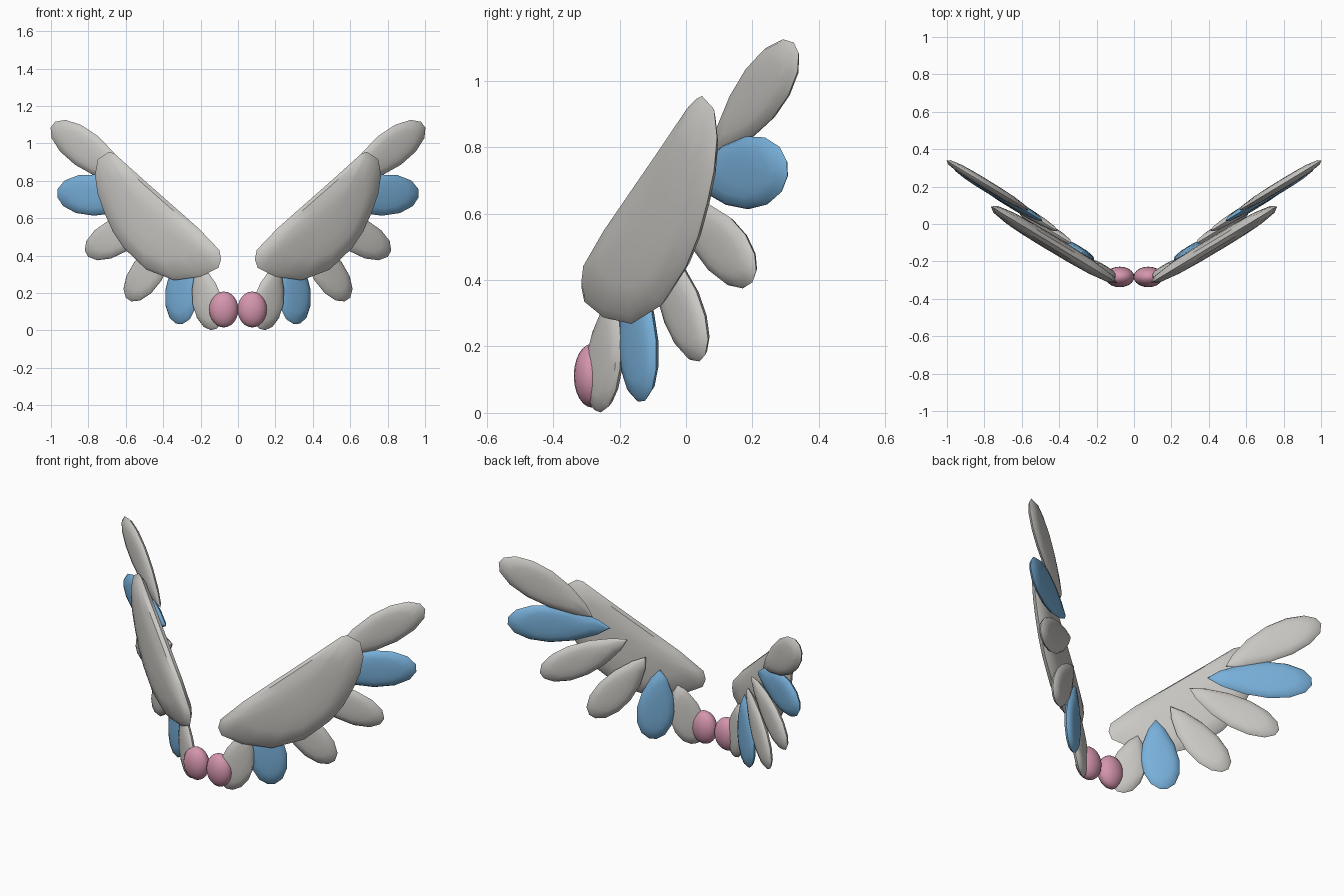
import bpy, bmesh, math
from mathutils import Vector

if "Cube" in bpy.data.objects:
    bpy.data.objects.remove(bpy.data.objects["Cube"])


def material(name, rgb):
    m = bpy.data.materials.new(name)
    m.diffuse_color = (*rgb, 1)
    m.use_nodes = True
    m.node_tree.nodes["Principled BSDF"].inputs["Base Color"].default_value = m.diffuse_color
    return m


GREY = material("warm_grey", (0.60, 0.585, 0.555))
BLUE = material("sky_blue", (0.19, 0.44, 0.71))
PINK = material("rose_pink", (0.66, 0.30, 0.42))
SLOPE = 0.606                                   # how far each wing sweeps back
NORMAL = Vector((SLOPE, -1, 0)).normalized()    # faces forward and outward
PROFILE = [(0.92, 0.5), (0.65, 0.85), (0.35, 0.97)]   # ring scale, bulge


def finish(ob, mat, angle=40):
    ob.data.materials.append(mat)
    bpy.ops.object.select_all(action='DESELECT')
    ob.select_set(True)
    bpy.context.view_layer.objects.active = ob
    bpy.ops.object.shade_smooth_by_angle(angle=math.radians(angle))


def lens(name, outline, offset, thick, mat, side):
    """Sharp-edged cushion on the swept wing plane, from an x-z outline."""
    bm = bmesh.new()
    n = len(outline)
    pts = [Vector((x, offset + SLOPE * x, z)) for x, z in outline]
    mid = sum(pts, Vector()) / n
    rim = [bm.verts.new(p) for p in pts]
    for sign in (1, -1):
        last = rim
        for s, h in PROFILE:
            ring = [bm.verts.new(mid + (p - mid) * s + NORMAL * thick * h * sign) for p in pts]
            for i in range(n):
                j = (i + 1) % n
                bm.faces.new((last[i], last[j], ring[j], ring[i]))
            last = ring
        top = bm.verts.new(mid + NORMAL * thick * sign)
        for i in range(n):
            bm.faces.new((last[i], last[(i + 1) % n], top))
    for v in bm.verts:
        v.co.x *= side
    bmesh.ops.recalc_face_normals(bm, faces=bm.faces)
    me = bpy.data.meshes.new(name)
    bm.to_mesh(me)
    bm.free()
    ob = bpy.data.objects.new(name, me)
    bpy.context.collection.objects.link(ob)
    finish(ob, mat)


def feather_outline(base, tip, half):
    """Leaf shape: pointed root, widest past the middle, blunt faceted tip."""
    a, b = Vector(base), Vector(tip)
    d = b - a
    perp = Vector((-d.y, d.x)).normalized() * half
    widths = [(0.13, 0.42), (0.35, 0.82), (0.58, 1.0), (0.78, 0.92), (0.93, 0.62)]
    up = [a + d * t + perp * w for t, w in widths]
    down = [a + d * t - perp * w for t, w in reversed(widths)]
    return [a] + up + [b + perp * 0.2, b - perp * 0.2] + down


# Broad upper plate of the wing
PLATE = [(0.09, 0.38), (0.10, 0.43), (0.21, 0.545), (0.34, 0.66), (0.51, 0.81),
         (0.66, 0.945), (0.69, 0.955), (0.75, 0.915), (0.765, 0.83), (0.75, 0.73),
         (0.717, 0.635), (0.67, 0.53), (0.61, 0.44), (0.49, 0.325), (0.34, 0.268),
         (0.20, 0.288), (0.105, 0.335)]

# Feathers: root, tip, half width, plane offset, colour
FEATHERS = [
    ((0.565, 0.775), (0.99, 1.10), 0.098, -0.268, GREY),
    ((0.488, 0.707), (0.965, 0.735), 0.11, -0.28, BLUE),
    ((0.41, 0.64), (0.81, 0.41), 0.095, -0.285, GREY),
    ((0.336, 0.53), (0.585, 0.165), 0.088, -0.305, GREY),
    ((0.28, 0.45), (0.315, 0.035), 0.088, -0.325, BLUE),
    ((0.21, 0.36), (0.13, 0.005), 0.08, -0.345, GREY),
]

for side, label in ((1, "right"), (-1, "left")):
    lens(f"{label}_wing_plate", PLATE, -0.37, 0.042, GREY, side)
    for k, (root, tip, half, off, mat) in enumerate(FEATHERS, 1):
        lens(f"{label}_feather_{k}", feather_outline(root, tip, half), off, 0.026, mat, side)
    # Rounded bead at the centre joint
    bpy.ops.mesh.primitive_uv_sphere_add(segments=20, ring_count=12, radius=1,
                                         location=(0.076 * side, -0.283, 0.112))
    bead = bpy.context.object
    bead.name = f"{label}_center_bead"
    bead.scale = (0.078, 0.055, 0.096)
    finish(bead, PINK, 60)
